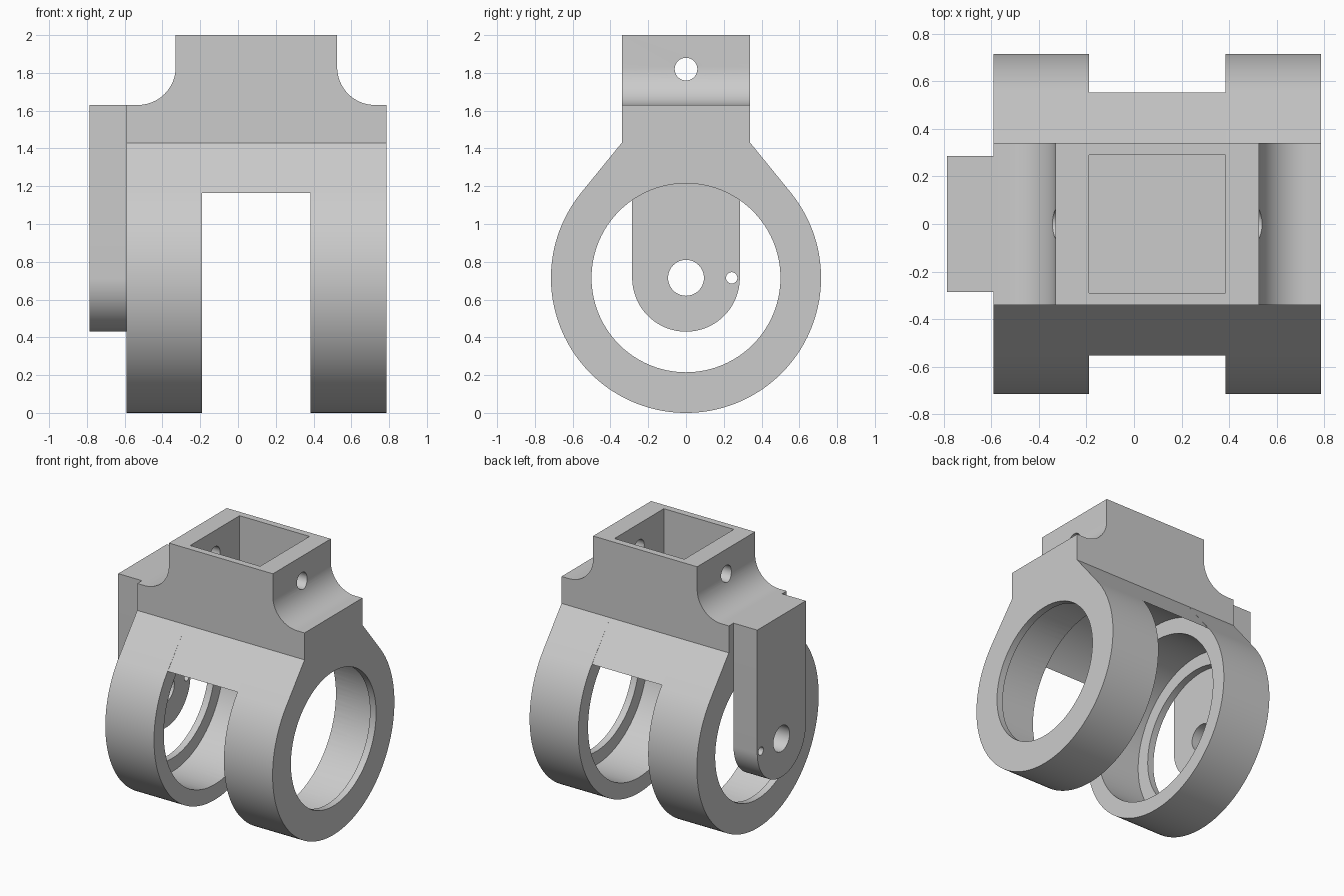
import bpy, bmesh, math
from mathutils import Vector

cube = bpy.data.objects.get("Cube")
if cube:
    bpy.data.objects.remove(cube, do_unlink=True)

grey = bpy.data.materials.new("plain_grey")
grey.use_nodes = True
COLOUR = (0.6, 0.6, 0.6, 1)
grey.diffuse_color = COLOUR
grey.node_tree.nodes["Principled BSDF"].inputs["Base Color"].default_value = COLOUR

CZ = 0.715           # height of the ring axis
R = 0.715            # outer ring radius
X0, X1 = -0.59, 0.785
GAP0, GAP1 = -0.19, 0.385
NECK_Y, NECK_Z = 0.34, 1.43


def arc(cx, cy, r, a0, a1, n):
    """Points on an arc, angles in degrees, both ends included."""
    return [(cx + r * math.cos(math.radians(a0 + (a1 - a0) * i / n)),
             cy + r * math.sin(math.radians(a0 + (a1 - a0) * i / n))) for i in range(n + 1)]


def circle(cx, cy, r, n=96):
    return arc(cx, cy, r, 0, 360, n)[:-1]


def prism(name, axis, lo, hi, outline, holes=()):
    """Extrude an outline with holes along x (outline in yz) or y (outline in xz)."""
    place = (lambda a, b: (lo, a, b)) if axis == "x" else (lambda a, b: (a, lo, b))
    normal = Vector((1, 0, 0)) if axis == "x" else Vector((0, 1, 0))
    bm = bmesh.new()
    edges = []
    for loop in (outline, *holes):
        vs = [bm.verts.new(place(a, b)) for a, b in loop]
        edges += [bm.edges.new((vs[i - 1], vs[i])) for i in range(len(vs))]
    bmesh.ops.triangle_fill(bm, edges=edges, use_beauty=True, normal=normal)
    ext = bmesh.ops.extrude_face_region(bm, geom=bm.faces[:], use_keep_orig=True)
    moved = [g for g in ext["geom"] if isinstance(g, bmesh.types.BMVert)]
    bmesh.ops.translate(bm, verts=moved, vec=normal * (hi - lo))
    bmesh.ops.recalc_face_normals(bm, faces=bm.faces[:])
    mesh = bpy.data.meshes.new(name)
    bm.to_mesh(mesh)
    bm.free()
    mesh.materials.append(grey)
    ob = bpy.data.objects.new(name, mesh)
    bpy.context.collection.objects.link(ob)
    return ob


def cut(ob, cutter):
    """Subtract the cutter from the object and discard the cutter."""
    cutter.hide_render = True
    mod = ob.modifiers.new("cut", "BOOLEAN")
    mod.operation, mod.solver, mod.object = "DIFFERENCE", "EXACT", cutter
    bpy.context.view_layer.update()
    mesh = bpy.data.meshes.new_from_object(ob.evaluated_get(bpy.context.evaluated_depsgraph_get()))
    ob.modifiers.clear()
    ob.data = mesh
    bpy.data.objects.remove(cutter, do_unlink=True)


# Angle at which the sloping shoulder is tangent to the ring
dist = math.hypot(NECK_Y, NECK_Z - CZ)
tangent = math.degrees(math.atan2(NECK_Z - CZ, NECK_Y) - math.acos(R / dist))
shoulder = [(NECK_Y, NECK_Z), (-NECK_Y, NECK_Z)]

# Two rings, each with a wide bore from the inside and a thin lip on the outside
ring_outline = shoulder + arc(0, CZ, R, 180 - tangent, 360 + tangent, 96)
LIP = 0.05
parts = []
for name, lo, hi, b0, b1 in (
        ("right_ring", X0, GAP0, X0 + LIP, GAP0 + 0.1),
        ("left_ring", GAP1, X1, GAP1 - 0.1, X1 - LIP)):
    ring = prism(name, "x", lo, hi, ring_outline, [circle(0, CZ, 0.5)])
    cut(ring, prism("bore_cutter", "x", b0, b1, circle(0, CZ, 0.6)))
    parts.append(ring)

# Arched bridge joining the rings under the neck
parts.append(prism("bridge", "x", GAP0, GAP1,
                   shoulder + arc(0, CZ, R - 0.002, 180 - tangent, tangent, 40)))

# Neck block with concave shoulders, square socket and cross pin hole
neck = prism("neck_socket", "y", -NECK_Y, NECK_Y,
             [(X0, NECK_Z), (X1, NECK_Z), (X1, 1.63)]
             + arc(0.725, 1.83, 0.2, 270, 180, 20)
             + [(0.525, 2.0), (-0.33, 2.0)]
             + arc(-0.53, 1.83, 0.2, 0, -90, 20) + [(X0, 1.63)])
cut(neck, prism("socket_cutter", "y", -0.29, 0.29,
                [(GAP0, 1.5), (GAP1, 1.5), (GAP1, 2.1), (GAP0, 2.1)]))
cut(neck, prism("pin_cutter", "x", -1, 1, circle(0, 1.82, 0.06, 40)))
parts.append(neck)

# Hanging side plate with axle hole and small pin hole
parts.append(prism("side_plate", "x", -0.785, X0,
                   [(0.285, 1.63), (-0.285, 1.63)] + arc(0, CZ, 0.285, 180, 360, 48),
                   [circle(0, CZ, 0.095, 48), circle(0.242, CZ, 0.03, 24)]))

# Smooth the curved walls, keep the edges crisp
for ob in bpy.context.view_layer.objects:
    ob.select_set(ob in parts)
bpy.context.view_layer.objects.active = parts[0]
bpy.ops.object.shade_smooth_by_angle(angle=math.radians(30))
